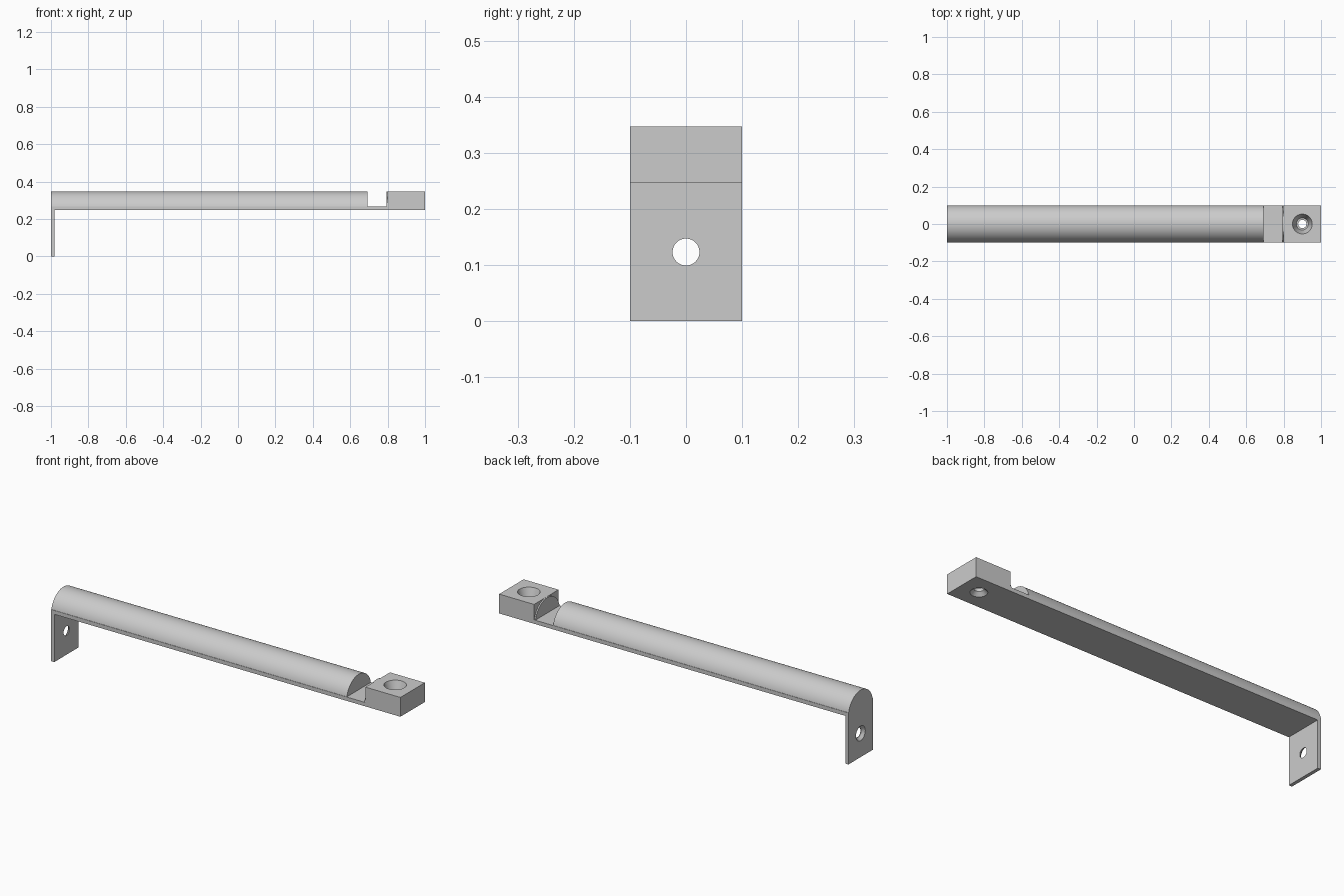
import bpy, bmesh, math
from mathutils import Matrix, Vector

cube = bpy.data.objects.get("Cube")
if cube:
    bpy.data.objects.remove(cube, do_unlink=True)

HALF = 0.1       # half width, also the radius of the rounded bar
BASE = 0.247     # underside of the strip
STRIP = 0.267    # top of the strip
TOP = 0.347

grey = bpy.data.materials.new("plain grey")
grey.use_nodes = True
colour = (0.6, 0.6, 0.6, 1)
grey.diffuse_color = colour
grey.node_tree.nodes["Principled BSDF"].inputs["Base Color"].default_value = colour


def finish(name, bm):
    bmesh.ops.recalc_face_normals(bm, faces=bm.faces)
    mesh = bpy.data.meshes.new(name)
    bm.to_mesh(mesh)
    bm.free()
    mesh.materials.append(grey)
    obj = bpy.data.objects.new(name, mesh)
    bpy.context.collection.objects.link(obj)
    return obj


def extrude(name, outline, offset):
    bm = bmesh.new()
    face = bm.faces.new([bm.verts.new(p) for p in outline])
    new = bmesh.ops.extrude_face_region(bm, geom=[face])["geom"]
    verts = [v for v in new if isinstance(v, bmesh.types.BMVert)]
    bmesh.ops.translate(bm, verts=verts, vec=offset)
    return finish(name, bm)


def drill(target, profile, matrix):
    """Cut a turned hole; profile is (radius, height) pairs along the axis."""
    bm = bmesh.new()
    steps = 48
    rings = [[bm.verts.new((r * math.cos(math.tau * i / steps),
                            r * math.sin(math.tau * i / steps), h))
              for i in range(steps)] for r, h in profile]
    for a, b in zip(rings, rings[1:]):
        for i in range(steps):
            j = (i + 1) % steps
            bm.faces.new((a[i], a[j], b[j], b[i]))
    bm.faces.new(rings[0])
    bm.faces.new(rings[-1])
    bm.transform(matrix)
    cutter = finish(target.name + "_hole_cutter", bm)
    cutter.hide_render = True
    cutter.hide_set(True)
    cutter.display_type = 'WIRE'
    mod = target.modifiers.new("hole", 'BOOLEAN')
    mod.operation = 'DIFFERENCE'
    mod.solver = 'EXACT'
    mod.object = cutter
    # bake the cut, then drop the cutter
    graph = bpy.context.evaluated_depsgraph_get()
    mesh = bpy.data.meshes.new_from_object(target.evaluated_get(graph))
    target.modifiers.clear()
    target.data = mesh
    bpy.data.objects.remove(cutter, do_unlink=True)


def smooth(obj):
    bpy.ops.object.select_all(action='DESELECT')
    obj.select_set(True)
    bpy.context.view_layer.objects.active = obj
    bpy.ops.object.shade_smooth_by_angle(angle=math.radians(25))


# Bent strip: long flat run with a leg turned down at one end
bent = [(-1, 0), (-0.982, 0), (-0.982, BASE), (0.8, BASE), (0.8, STRIP), (-1, STRIP)]
strip = extrude("bent_strip", [(x, -HALF, z) for x, z in bent], (0, 2 * HALF, 0))

# Countersunk screw hole through the leg, wide on the outside
drill(strip, [(0.04, -0.01), (0.038, 0), (0.024, 0.014), (0.024, 0.03)],
      Matrix.Translation((-1, 0, 0.123)) @ Matrix.Rotation(math.pi / 2, 4, 'Y'))
smooth(strip)

# Rounded bar on the strip, with a notch before the end block
start = math.asin((STRIP - BASE) / HALF)
arc = [start + (math.pi - 2 * start) * i / 48 for i in range(49)]
for name, x0, x1 in (("rounded_bar", -1, 0.692), ("block_fillet", 0.793, 0.8)):
    bar = extrude(name, [(x0, HALF * math.cos(a), BASE + HALF * math.sin(a)) for a in arc],
                  (x1 - x0, 0, 0))
    smooth(bar)

# End block with a stepped hole flared at both mouths
corners = [(0.8, -HALF), (1, -HALF), (1, HALF), (0.8, HALF)]
block = extrude("end_block", [(x, y, BASE) for x, y in corners], (0, 0, TOP - BASE))
drill(block, [(0.04, BASE - 0.01), (0.04, BASE), (0.022, BASE + 0.018),
              (0.022, 0.28), (0.032, 0.28), (0.053, TOP), (0.053, TOP + 0.01)],
      Matrix.Translation((0.9, 0, 0)))
smooth(block)
